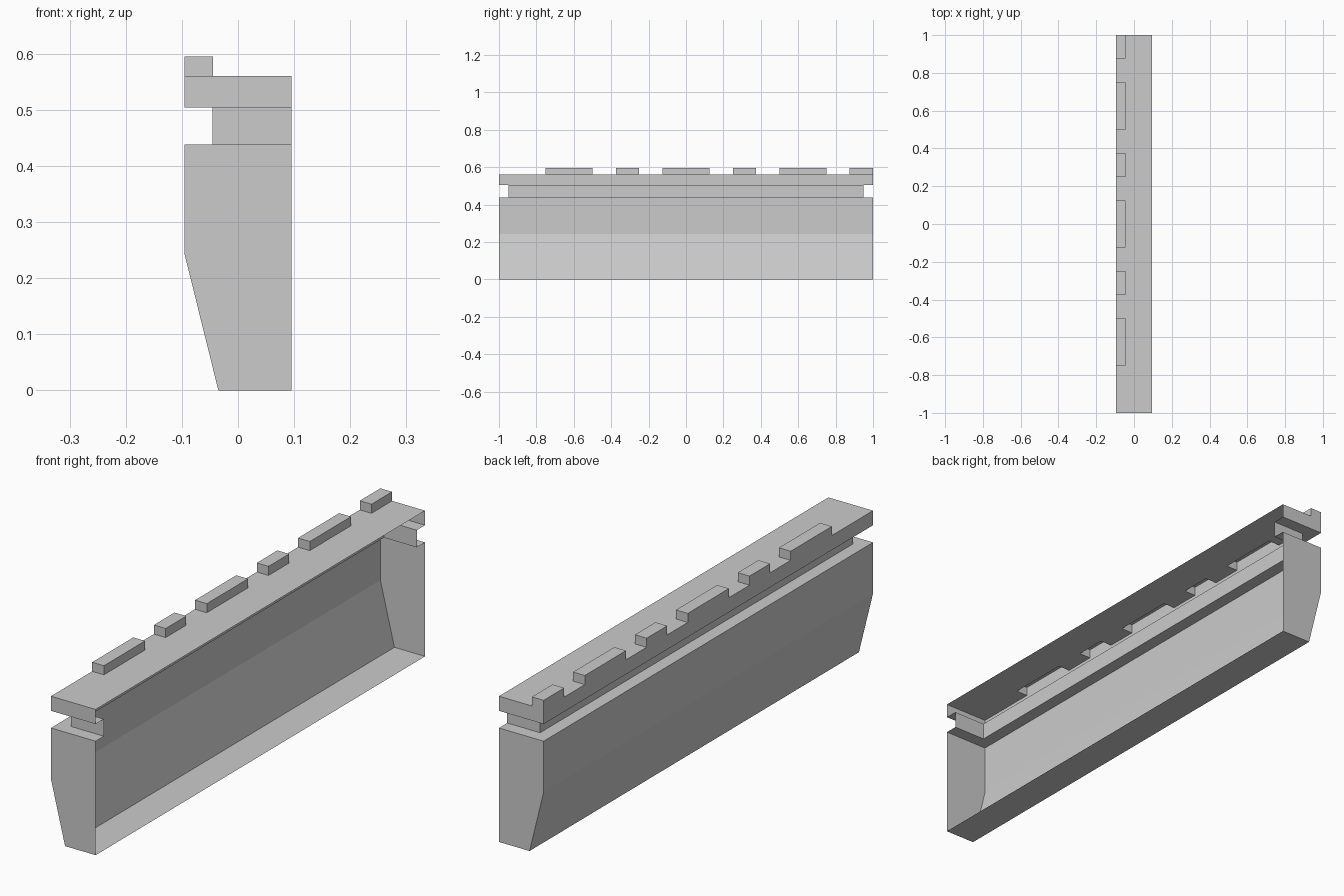
import bpy
import bmesh

if "Cube" in bpy.data.objects:
    bpy.data.objects.remove(bpy.data.objects["Cube"])

BACK, FRONT, STEP = 0.095, -0.095, -0.045   # open side, closed side, groove depth
TOP, TOOTH_TOP = 0.56, 0.595
TEETH = [(-0.75, -0.5), (-0.375, -0.25), (-0.125, 0.125),
         (0.25, 0.375), (0.5, 0.75), (0.875, 1.0)]


def rect(bm, x0, x1, y0, y1, z):
    """Four corners of a level rectangle, starting at x1, y0."""
    return [bm.verts.new((x, y, z)) for x, y in
            ((x1, y0), (x0, y0), (x0, y1), (x1, y1))]


def bridge(bm, low, high, closed):
    """Join two rectangles; the x1 side stays open unless closed."""
    for i in range(4 if closed else 3):
        j = (i + 1) % 4
        bm.faces.new((low[j], low[i], high[i], high[j]))


def cap(bm, x0, x1, y0, y1, z):
    bm.faces.new(rect(bm, x0, x1, y0, y1, z)[::-1])


def finish(bm, name):
    bmesh.ops.remove_doubles(bm, verts=bm.verts, dist=1e-5)
    mesh = bpy.data.meshes.new(name)
    bm.to_mesh(mesh)
    bm.free()
    obj = bpy.data.objects.new(name, mesh)
    bpy.context.collection.objects.link(obj)


# Wall shell: slanted base, groove and coping, open towards +x
levels = [(0, -0.035, 1), (0.242, FRONT, 1), (0.438, FRONT, 1),
          (0.438, STEP, 0.95), (0.504, STEP, 0.95),
          (0.504, FRONT, 1), (TOP, FRONT, 1)]
bm = bmesh.new()
rings = [rect(bm, x, BACK, -y, y, z) for z, x, y in levels]
for low, high in zip(rings, rings[1:]):
    bridge(bm, low, high, closed=False)
bm.faces.new(rings[0])

# Coping top, left open beneath the hollow teeth
cap(bm, STEP, BACK, -1, 1, TOP)
gap_start = -1
for y0, y1 in TEETH:
    cap(bm, FRONT, STEP, gap_start, y0, TOP)
    gap_start = y1
finish(bm, "wall_shell")

# Hollow teeth along the outer edge
bm = bmesh.new()
for y0, y1 in TEETH:
    low = rect(bm, FRONT, STEP, y0, y1, TOP)
    high = rect(bm, FRONT, STEP, y0, y1, TOOTH_TOP)
    bridge(bm, low, high, closed=True)
    bm.faces.new(high[::-1])
finish(bm, "top_teeth")
